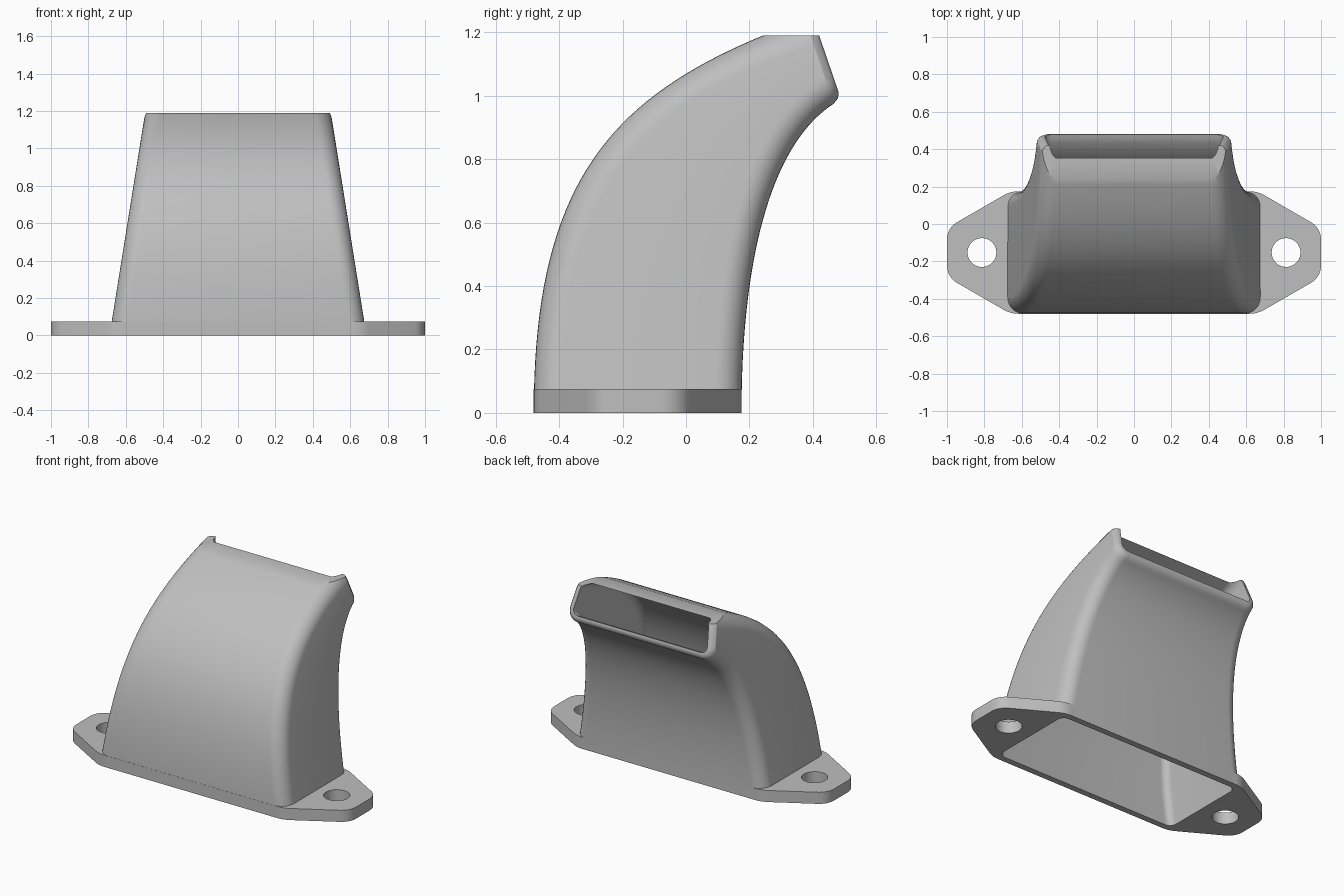
import bpy, bmesh, math
from mathutils import Vector

if "Cube" in bpy.data.objects:
    bpy.data.objects.remove(bpy.data.objects["Cube"])

WALL = 0.04
TOP_CUT = 1.19
STEPS = 40
CORNER_STEPS = 8

grey = bpy.data.materials.new("light grey")
grey.use_nodes = True
colour = (0.52, 0.52, 0.52, 1)
grey.diffuse_color = colour
grey.node_tree.nodes["Principled BSDF"].inputs["Base Color"].default_value = colour


def bezier(points, t):
    """Cubic curve in the y-z plane."""
    a, b, c, d = (Vector(p) for p in points)
    s = 1 - t
    return a * s**3 + b * 3 * s * s * t + c * 3 * s * t * t + d * t**3


def half_width(z):
    return 0.687 - 0.16 * z


# Side profile of the duct: front and back walls
FRONT = [(-0.48, 0), (-0.48, 0.77), (-0.208, 1.03), (0.375, 1.241)]
BACK = [(0.175, 0), (0.175, 0.45), (0.256, 0.84), (0.466, 0.975)]


def section(t, inset=0.0, advance=0.0):
    """Rounded rectangular slice across the duct."""
    front, back = bezier(FRONT, t), bezier(BACK, t)
    across = (back - front).normalized()
    along = Vector((-across.y, across.x))
    depth = (back - front).length
    radius = max(0.085 - inset, 0.03)
    half = []
    for start, near in ((0, True), (math.pi / 2, False)):
        for i in range(CORNER_STEPS + 1):
            a = start + math.pi / 2 * i / CORNER_STEPS
            centre = inset + radius if near else depth - inset - radius
            p = front + across * (centre - radius * math.cos(a)) + along * advance
            x = half_width(p.y) - inset - radius * (1 - math.sin(a))
            half.append(Vector((x, p.x, p.y)))
    return half + [Vector((-v.x, v.y, v.z)) for v in reversed(half)]


def finish(bm, name):
    bmesh.ops.recalc_face_normals(bm, faces=bm.faces[:])
    mesh = bpy.data.meshes.new(name)
    bm.to_mesh(mesh)
    bm.free()
    mesh.materials.append(grey)
    obj = bpy.data.objects.new(name, mesh)
    bpy.context.collection.objects.link(obj)
    bpy.ops.object.select_all(action='DESELECT')
    obj.select_set(True)
    bpy.context.view_layer.objects.active = obj
    bpy.ops.object.shade_smooth_by_angle(angle=math.radians(30))
    return obj


# Curved duct: outer skin, rounded rim, inner skin, joined into one closed shell
rings = [section(i / STEPS) for i in range(STEPS + 1)]
rings += [section(1, i, a) for i, a in ((0.012, 0.018), (0.028, 0.026), (WALL, 0.026))]
rings += [section(1 - i / STEPS, WALL) for i in range(STEPS + 1)]
bm = bmesh.new()
loops = [[bm.verts.new(v) for v in ring] for ring in rings]
for k, ring in enumerate(loops):
    following = loops[(k + 1) % len(loops)]
    for i in range(len(ring)):
        j = (i + 1) % len(ring)
        bm.faces.new((ring[i], ring[j], following[j], following[i]))

# Flat cut across the top of the outlet
cut = bmesh.ops.bisect_plane(bm, geom=bm.verts[:] + bm.edges[:] + bm.faces[:],
                             plane_co=(0, 0, TOP_CUT), plane_no=(0, 0, 1),
                             clear_outer=True)
edges = [e for e in cut["geom_cut"] if isinstance(e, bmesh.types.BMEdge)]
bmesh.ops.triangle_fill(bm, use_beauty=True, edges=edges, normal=(0, 0, 1))
finish(bm, "curved_duct")


# Mounting flange with rounded corners
def rounded(points, trims, steps=8):
    out = []
    for i, p in enumerate(points):
        a = p + (points[i - 1] - p).normalized() * trims[i]
        b = p + (points[(i + 1) % len(points)] - p).normalized() * trims[i]
        for s in range(steps + 1):
            t = s / steps
            out.append(a * (1 - t)**2 + p * 2 * t * (1 - t) + b * t * t)
    return out


MID_Y = -0.1525
quarter = [(0.66, 0.3275), (1.0, 0.131)]
right = quarter + [(x, -y) for x, y in reversed(quarter)]
corners = right + [(-x, -y) for x, y in right]
outline = rounded([Vector((x, y + MID_Y, 0)) for x, y in corners],
                  [0.045, 0.065, 0.065, 0.045] * 2)


def circle(x, y, radius, count=40):
    turns = [2 * math.pi * i / count for i in range(count)]
    return [Vector((x + radius * math.cos(a), y + radius * math.sin(a), 0)) for a in turns]


bm = bmesh.new()
edges = []
for loop in (outline, section(0, WALL / 2), circle(0.813, MID_Y, 0.077),
             circle(-0.813, MID_Y, 0.077)):
    verts = [bm.verts.new(v) for v in loop]
    edges += [bm.edges.new((verts[i - 1], verts[i])) for i in range(len(verts))]
bmesh.ops.triangle_fill(bm, use_beauty=True, edges=edges, normal=(0, 0, 1))
extruded = bmesh.ops.extrude_face_region(bm, geom=bm.faces[:])
top = [v for v in extruded["geom"] if isinstance(v, bmesh.types.BMVert)]
bmesh.ops.translate(bm, verts=top, vec=(0, 0, 0.075))
finish(bm, "mounting_flange")
